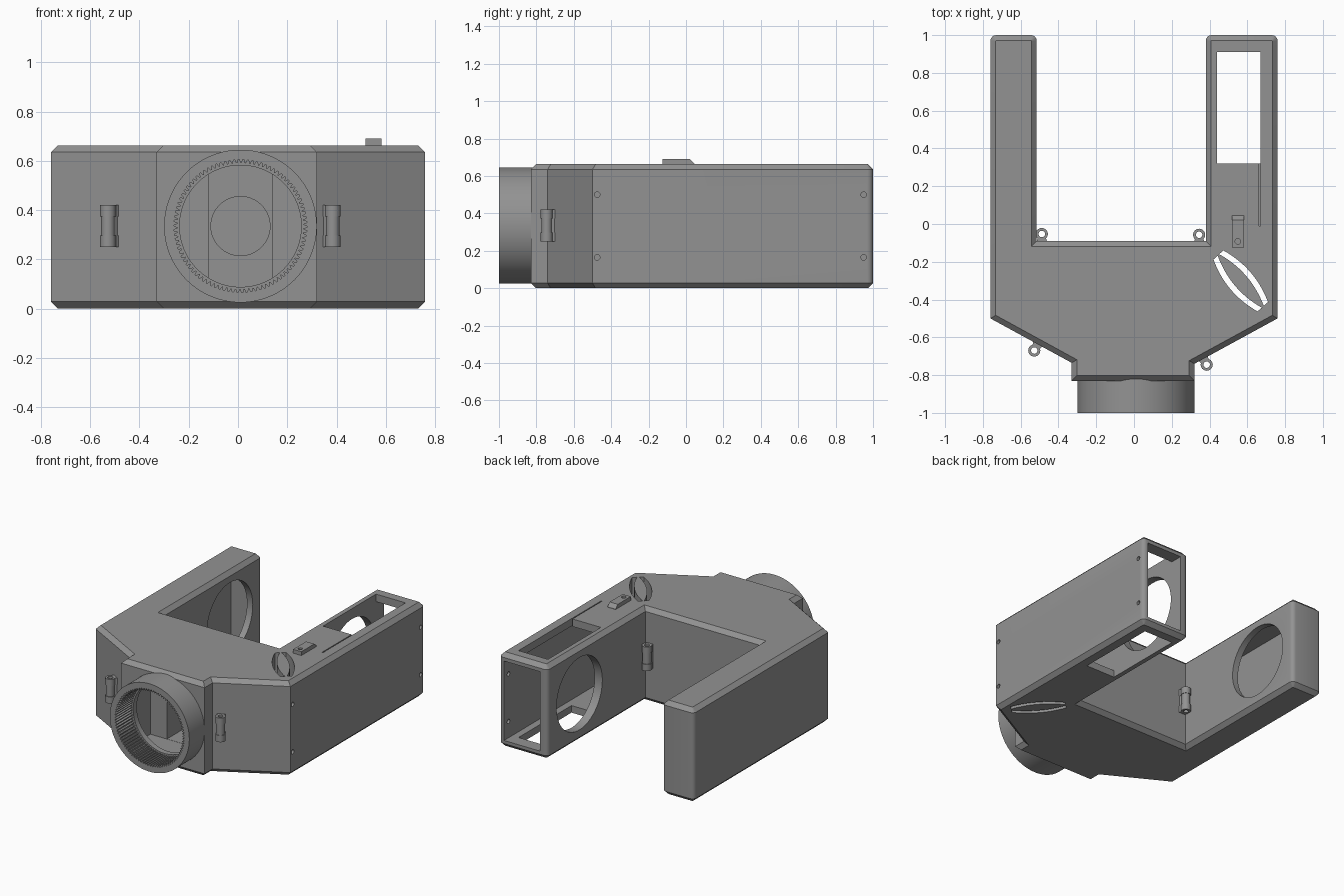
import bpy, bmesh, math
from mathutils import Matrix, Vector

if "Cube" in bpy.data.objects:
    bpy.data.objects.remove(bpy.data.objects["Cube"])

grey = bpy.data.materials.new("mid_grey")
grey.diffuse_color = (0.29, 0.29, 0.29, 1)
grey.use_nodes = True
grey.node_tree.nodes["Principled BSDF"].inputs["Base Color"].default_value = grey.diffuse_color
ZC = 0.335   # optical axis height
CX = 0.01    # front tube centre


def finish(bm, name):
    bmesh.ops.recalc_face_normals(bm, faces=bm.faces)
    me = bpy.data.meshes.new(name)
    bm.to_mesh(me)
    bm.free()
    me.materials.append(grey)
    ob = bpy.data.objects.new(name, me)
    bpy.context.collection.objects.link(ob)
    return ob


def prism(name, pts, z0, z1, chamfer=0):
    bm = bmesh.new()
    low = bm.faces.new([bm.verts.new((x, y, z0)) for x, y in pts])
    ext = bmesh.ops.extrude_face_region(bm, geom=[low])
    for v in ext["geom"]:
        if isinstance(v, bmesh.types.BMVert):
            v.co.z = z1
    if chamfer:
        rims = [e for e in bm.edges if abs(e.verts[0].co.z - e.verts[1].co.z) < 1e-5]
        bmesh.ops.recalc_face_normals(bm, faces=bm.faces)
        bmesh.ops.bevel(bm, geom=rims, offset=chamfer, segments=1,
                        affect='EDGES', clamp_overlap=False)
    return finish(bm, name)


def box(name, x0, x1, y0, y1, z0, z1):
    return prism(name, [(x0, y0), (x1, y0), (x1, y1), (x0, y1)], z0, z1)


def cylinder(name, centre, r, length, axis, n=64):
    bm = bmesh.new()
    rot = Vector((0, 0, 1)).rotation_difference(Vector(axis)).to_matrix().to_4x4()
    bmesh.ops.create_cone(bm, cap_ends=True, segments=n, radius1=r, radius2=r,
                          depth=length, matrix=Matrix.Translation(centre) @ rot)
    return finish(bm, name)


def tube(name, centre, radii_out, radii_in, length, axis):
    # ring whose inner radius may vary around the circle
    n = len(radii_in)
    rot = Vector((0, 0, 1)).rotation_difference(Vector(axis)).to_matrix()
    bm = bmesh.new()
    loops = []
    for radii, h in ((radii_out, -1), (radii_out, 1), (radii_in, 1), (radii_in, -1)):
        loops.append([bm.verts.new(Vector(centre) + rot @ Vector((
            radii[i] * math.cos(2 * math.pi * i / n),
            radii[i] * math.sin(2 * math.pi * i / n), h * length / 2))) for i in range(n)])
    for k in range(4):
        a, b = loops[k], loops[(k + 1) % 4]
        for i in range(n):
            j = (i + 1) % n
            bm.faces.new((a[i], a[j], b[j], b[i]))
    return finish(bm, name)


def cut(ob, cutters):
    bpy.context.view_layer.objects.active = ob
    for c in cutters:
        m = ob.modifiers.new("cut", 'BOOLEAN')
        m.operation, m.solver, m.object = 'DIFFERENCE', 'EXACT', c
        bpy.ops.object.modifier_apply(modifier=m.name)
        bpy.data.objects.remove(c)


def arc(cx, cy, r, a0, a1, n=4):
    angs = [math.radians(a0 + (a1 - a0) * i / n) for i in range(n + 1)]
    return [(cx + r * math.cos(a), cy + r * math.sin(a)) for a in angs]


def curved_slot(p, q, sag, width):
    # bowed strip between two points
    p, q = Vector(p), Vector(q)
    d = (q - p).normalized()
    nrm = Vector((-d.y, d.x))
    sides = []
    for off in (-width / 2, width / 2):
        sides.append([tuple(p.lerp(q, i / 14) + nrm * (sag * (1 - (i / 7 - 1) ** 2) + off))
                      for i in range(15)])
    return prism("slot_cutter", sides[0] + sides[1][::-1], -0.1, 0.8)


# U-shaped housing with chamfered rims and rounded arm ends
outline = [(-0.76, -0.5), (-0.33, -0.735), (-0.33, -0.83), (0.32, -0.83),
           (0.32, -0.74), (0.76, -0.5)]
outline += arc(0.73, 0.97, 0.03, 0, 90) + arc(0.41, 0.97, 0.03, 90, 180)
outline += [(0.38, -0.09), (-0.515, -0.09)]
outline += arc(-0.545, 0.97, 0.03, 0, 90) + arc(-0.73, 0.97, 0.03, 90, 180)
housing = prism("housing", outline, 0, 0.663, 0.028)

cutters = [
    # hollow arms, the right one open at the end, top and bottom
    box("left_cavity", -0.72, -0.56, -0.3, 0.95, 0.04, 0.62),
    box("right_cavity", 0.44, 0.72, -0.1, 1.1, 0.05, 0.61),
    box("right_window", 0.44, 0.67, 0.32, 0.91, -0.1, 0.8),
    box("right_groove", 0.662, 0.669, -0.01, 0.33, 0.58, 0.8),
    # round eye openings on the inner arm faces
    cylinder("left_eye_cutter", (-0.5, 0.645, ZC), 0.255, 0.16, (1, 0, 0)),
    cylinder("right_eye_cutter", (0.38, 0.645, ZC), 0.255, 0.16, (1, 0, 0)),
    # stepped chamber behind the front tube
    cylinder("front_bore", (CX, -0.8, ZC), 0.247, 0.2, (0, 1, 0), 96),
    box("front_chamber", -0.25, 0.27, -0.79, -0.62, 0.075, 0.595),
    box("middle_channel", -0.12, 0.14, -0.65, -0.4, 0.076, 0.594),
    cylinder("rear_bore", (CX, -0.3, ZC), 0.12, 0.3, (0, 1, 0)),
    # lens-shaped pair of slots
    curved_slot((0.462, -0.15), (0.698, -0.423), 0.033, 0.03),
    curved_slot((0.432, -0.178), (0.665, -0.453), -0.033, 0.03),
]
# small screw holes in the right side
for y in (-0.475, 0.95):
    for z in (0.165, 0.5):
        cutters.append(cylinder("screw_cutter", (0.75, y, z), 0.015, 0.1, (1, 0, 0), 20))
cut(housing, cutters)

# front tube with fine teeth inside
teeth = 90
tube("front_tube", (CX, -0.91, ZC), [0.31] * teeth * 4, [0.27, 0.27, 0.256, 0.256] * teeth,
     0.18, (0, 1, 0))

# hinges: three knuckles and a bracket reaching the wall
hinges = [("rear_left", -0.488, -0.053, (0, -1)), ("rear_right", 0.345, -0.057, (0, -1)),
          ("front_left", -0.528, -0.67, (0.475, 0.88)),
          ("front_right", 0.385, -0.745, (0.475, 0.88))]
for name, x, y, d in hinges:
    dx = d[0] if x < 0 else -d[0]
    d = Vector((dx, d[1])).normalized()
    side = Vector((-d.y, d.x))
    c = Vector((x, y))
    for k, (z0, z1, r) in enumerate(((0.25, 0.297, 0.032), (0.297, 0.373, 0.028),
                                     (0.373, 0.42, 0.032))):
        tube(f"{name}_knuckle_{k + 1}", (x, y, (z0 + z1) / 2), [r] * 32, [0.017] * 32,
             z1 - z0, (0, 0, 1))
        w = r * 0.9
        prism(f"{name}_bracket_{k + 1}",
              [tuple(c + d * a + side * b) for a, b in
               ((0.02, -w * 0.75), (0.06, -w * 1.2), (0.06, w * 1.2), (0.02, w * 0.75))],
              z0, z1)

# latch on the right arm, with sloped rear end and a pivot hole
latch = prism("latch", [(-0.125, 0.655), (0.045, 0.655), (0.045, 0.665),
                        (0.02, 0.69), (-0.125, 0.69)], 0.518, 0.582)
# turn the profile so it runs along y with its height along z
latch.data.transform(Matrix(((0, 0, 1, 0), (1, 0, 0, 0), (0, 1, 0, 0), (0, 0, 0, 1))))
cut(latch, [cylinder("pivot_cutter", (0.55, -0.092, 0.69), 0.015, 0.04, (0, 0, 1), 20)])

# smooth round parts, keep edges sharp
for ob in bpy.context.scene.objects:
    ob.select_set(True)
bpy.context.view_layer.objects.active = housing
bpy.ops.object.shade_smooth_by_angle(angle=math.radians(25))
